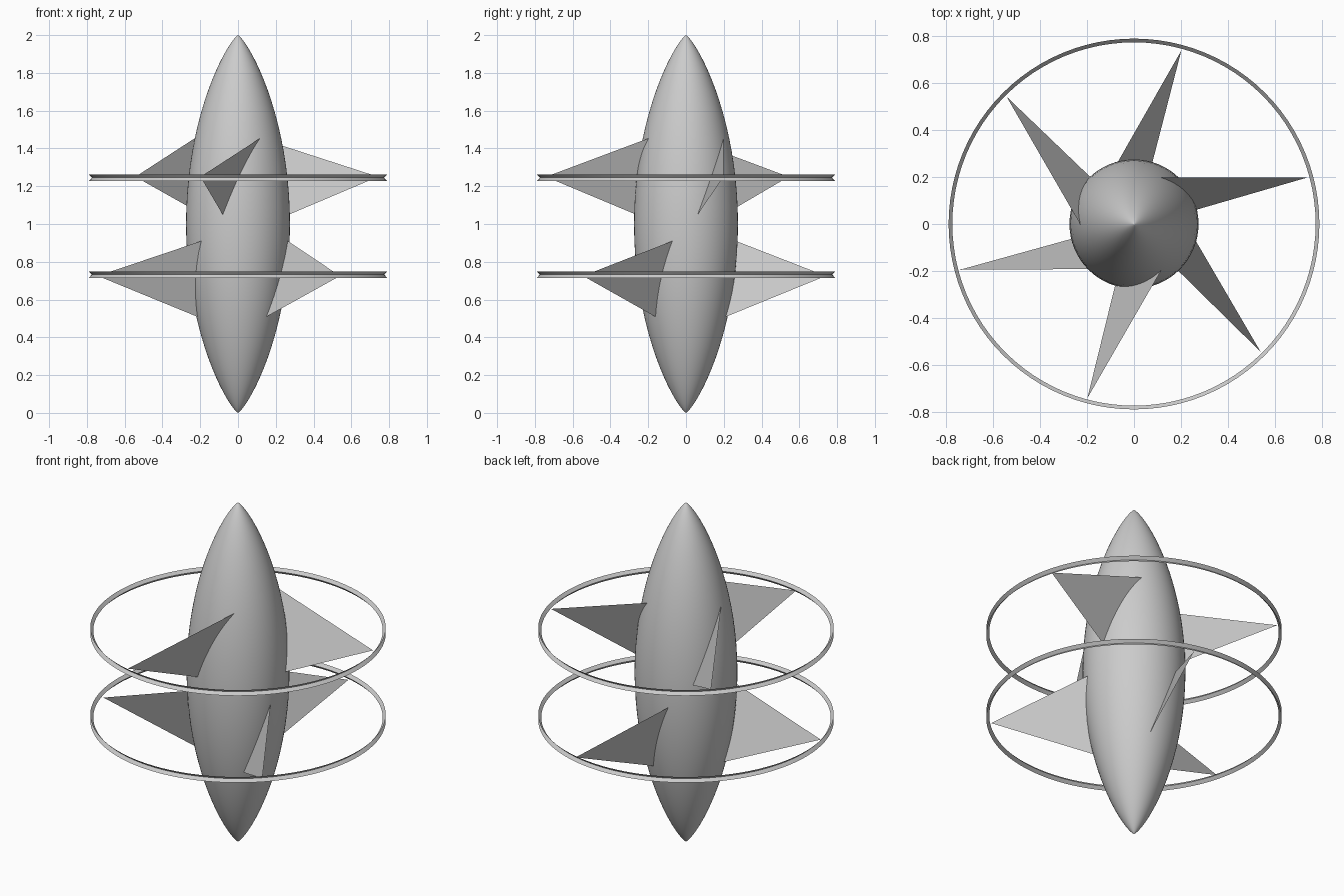
import bpy, bmesh
from math import sin, cos, pi, radians
from mathutils import Vector, Matrix

if "Cube" in bpy.data.objects:
    bpy.data.objects.remove(bpy.data.objects["Cube"])


def make_object(name, verts, faces, smooth=None):
    mesh = bpy.data.meshes.new(name)
    mesh.from_pydata(verts, [], faces)
    obj = bpy.data.objects.new(name, mesh)
    bpy.context.collection.objects.link(obj)
    bm = bmesh.new()
    bm.from_mesh(mesh)
    bmesh.ops.remove_doubles(bm, verts=bm.verts, dist=1e-5)
    bmesh.ops.recalc_face_normals(bm, faces=bm.faces)
    bm.to_mesh(mesh)
    bm.free()
    if smooth:
        bpy.ops.object.select_all(action='DESELECT')
        obj.select_set(True)
        bpy.context.view_layer.objects.active = obj
        bpy.ops.object.shade_smooth_by_angle(angle=radians(smooth))
    return obj


def lathe(name, profile, segments, smooth):
    n = len(profile)
    verts = [(r * cos(2 * pi * s / segments), r * sin(2 * pi * s / segments), z)
             for s in range(segments) for r, z in profile]
    faces = [(s * n + i, (s + 1) % segments * n + i,
              (s + 1) % segments * n + i + 1, s * n + i + 1)
             for s in range(segments) for i in range(n - 1)]
    return make_object(name, verts, faces, smooth)


def fin(name, tip, top, bottom, angle):
    # flat triangular blade whose root edge is carried inside the body
    tip, top, bottom = Vector(tip), Vector(top), Vector(bottom)
    rot = Matrix.Rotation(radians(angle), 3, 'Z')
    pts = [rot @ p for p in (tip, tip + (top - tip) * 1.08, tip + (bottom - tip) * 1.08)]
    make_object(name, pts, [(0, 1, 2)])


# spindle body
zs = [1 - cos(pi * i / 40) for i in range(41)]
body = [(0.275 * max(0, 1 - (z - 1) ** 2) ** 0.8 if 0 < i < 40 else 0, z)
        for i, z in enumerate(zs)]
lathe("spindle_body", body, 64, 40)

# thin hoops with a grooved outer rim
for name, z in (("upper_ring", 1.245), ("lower_ring", 0.732)):
    lathe(name, [(0.79, z + 0.017), (0.774, z), (0.79, z - 0.017)], 96, 30)

# three twisted fins per ring, the lower set offset by 60 degrees
for i in range(3):
    fin(f"upper_fin_{i + 1}", (0.742, 0.199, 1.25), (0.125, 0.199, 1.45),
        (0.27, 0.062, 1.05), 120 * i)
    fin(f"lower_fin_{i + 1}", (0.742, 0.195, 0.725), (0.195, 0.192, 0.91),
        (0.218, 0.05, 0.51), 60 + 120 * i)
